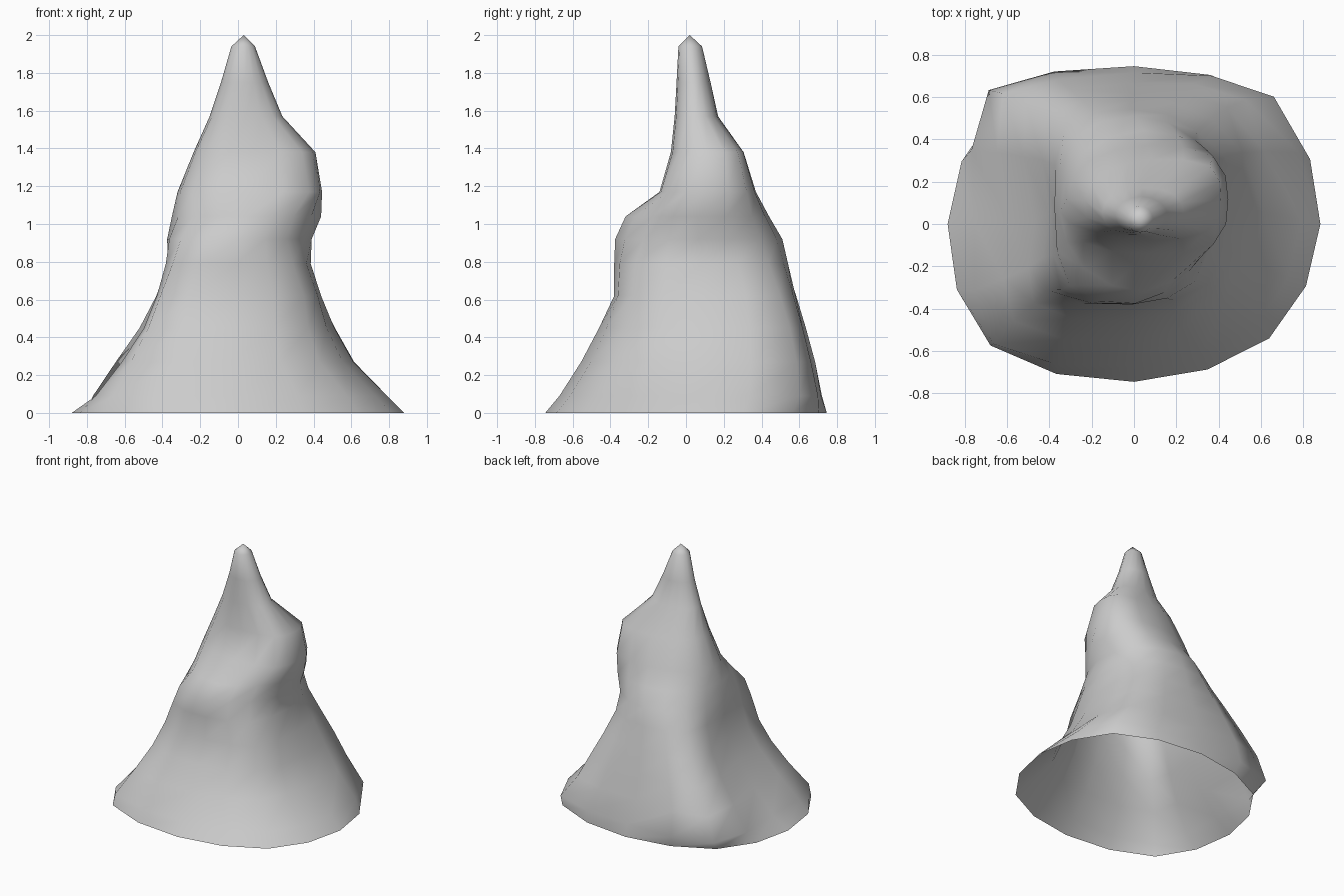
import bpy
import bmesh
import math
from mathutils import Vector

if "Cube" in bpy.data.objects:
    bpy.data.objects.remove(bpy.data.objects["Cube"])

# Cross-sections: z, left, right, front, back, then how square each corner is
# (front-left, front-right, back-left, back-right; 0.71 = elliptical)
SECTIONS = [
    (0.00, -.88, .88, -.745, .745, .77, .725, .73, .76),
    (0.09, -.78, .79, -.67, .715, .85, .73, .88, .835),
    (0.27, -.67, .61, -.555, .665, .84, .72, .92, .87),
    (0.45, -.56, .51, -.46, .62, .84, .74, .91, .87),
    (0.62, -.475, .44, -.38, .58, .86, .80, .87, .83),
    (0.79, -.405, .385, -.38, .54, .85, .76, .81, .78),
    (0.92, -.375, .39, -.375, .51, .81, .66, .76, .74),
    (1.04, -.35, .44, -.32, .44, .71, .63, .73, .76),
    (1.17, -.32, .445, -.14, .37, .79, .82, .72, .81),
    (1.38, -.235, .41, -.08, .305, .80, .78, .69, .84),
    (1.57, -.15, .235, -.06, .17, .74, .74, .72, .75),
    (1.75, -.09, .16, -.05, .13, .7, .7, .7, .7),
    (1.94, -.035, .09, -.04, .085, .7, .7, .7, .7),
]


def section_points(z, left, right, front, back, fl, fr, bl, br):
    """Eight control points, rounded to a 16-sided closed outline."""
    centre = Vector(((left + right) / 2, (front + back) / 2, z))
    hx, hy = (right - left) / 2, (back - front) / 2
    dirs = [(1, 0), (br, br), (0, 1), (-bl, bl),
            (-1, 0), (-fl, -fl), (0, -1), (fr, -fr)]
    ctrl = [centre + Vector((u * hx, v * hy, 0)) for u, v in dirs]
    if z < 0.9:  # hollow in the left side, between the two corner ridges
        ctrl[4].x += 0.09 * math.sin(math.pi * z / 0.9)
        ctrl[4].y -= 0.06 * math.sin(math.pi * z / 0.9)
    outline = []
    for i in range(8):
        a, b, c, d = (ctrl[(i + k) % 8] for k in (-1, 0, 1, 2))
        outline += [b, (b + c) * 9 / 16 - (a + d) / 16]
    return outline


# Open-bottomed lumpy cone, lofted through the sections to a pointed tip
bm = bmesh.new()
rings = [[bm.verts.new(p) for p in section_points(*s)] for s in SECTIONS]
tip = bm.verts.new((0.03, 0.02, 2.0))
for low, high in zip(rings, rings[1:]):
    for i in range(16):
        j = (i + 1) % 16
        bm.faces.new((low[i], low[j], high[j], high[i]))
for i in range(16):
    bm.faces.new((rings[-1][i], rings[-1][(i + 1) % 16], tip))
for f in bm.faces:
    f.smooth = True

mesh = bpy.data.meshes.new("lumpy_cone")
bm.to_mesh(mesh)
bm.free()
cone = bpy.data.objects.new("lumpy_cone", mesh)
bpy.context.collection.objects.link(cone)
